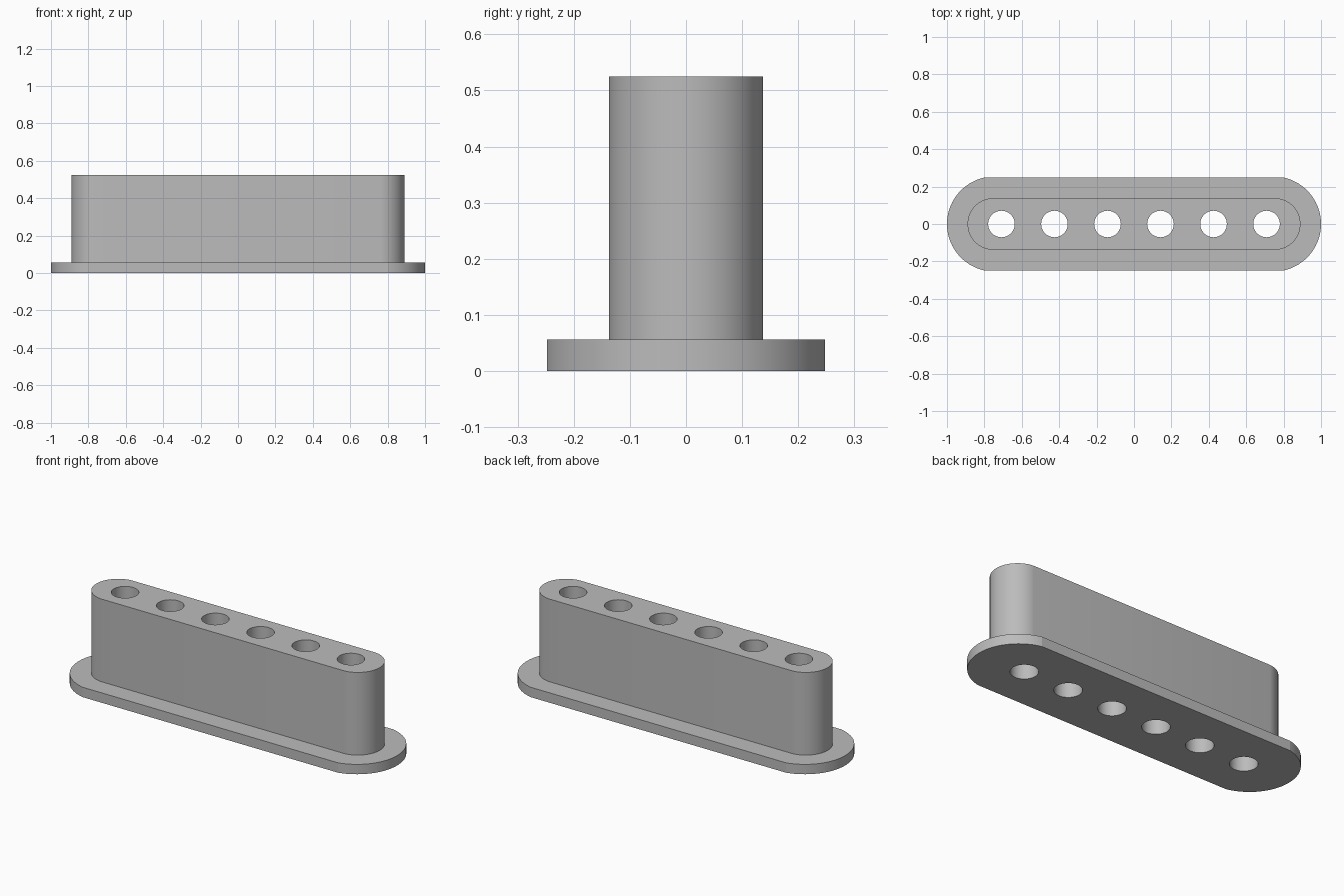
import bpy, bmesh, math

default = bpy.data.objects.get("Cube")
if default:
    bpy.data.objects.remove(default, do_unlink=True)

grey = bpy.data.materials.new("plain grey")
grey.use_nodes = True
colour = (0.5, 0.5, 0.5, 1)
grey.diffuse_color = colour
grey.node_tree.nodes["Principled BSDF"].inputs["Base Color"].default_value = colour


def slot_outline(length, width, radius, steps=40):
    """Straight sides closed by an arc at each end."""
    half = math.asin(min(1, width / radius))
    angles = [half * (2 * i / steps - 1) for i in range(steps + 1)]
    arc = [(length - radius + radius * math.cos(a), radius * math.sin(a)) for a in angles]
    return arc + [(-x, -y) for x, y in arc]


def circle_outline(cx, radius, steps=48):
    turn = math.tau / steps
    return [(cx + radius * math.cos(i * turn), radius * math.sin(i * turn)) for i in range(steps)]


def prism(name, outlines, bottom, top):
    """Extrude one or more outlines into solids within a single object."""
    bm = bmesh.new()
    for outline in outlines:
        face = bm.faces.new([bm.verts.new((x, y, bottom)) for x, y in outline])
        walls = bmesh.ops.extrude_face_region(bm, geom=[face], use_keep_orig=True)
        verts = [v for v in walls["geom"] if isinstance(v, bmesh.types.BMVert)]
        bmesh.ops.translate(bm, verts=verts, vec=(0, 0, top - bottom))
    bmesh.ops.recalc_face_normals(bm, faces=bm.faces)
    mesh = bpy.data.meshes.new(name)
    bm.to_mesh(mesh)
    bm.free()
    mesh.materials.append(grey)
    obj = bpy.data.objects.new(name, mesh)
    bpy.context.collection.objects.link(obj)
    return obj


def combine(target, other, operation):
    bpy.context.view_layer.objects.active = target
    mod = target.modifiers.new(operation.lower(), "BOOLEAN")
    mod.operation, mod.object, mod.solver = operation, other, "EXACT"
    bpy.ops.object.modifier_apply(modifier=mod.name)
    bpy.data.objects.remove(other, do_unlink=True)


# Flange plate with the tall body standing on it
holder = prism("flanged_holder", [slot_outline(1, 0.248, 0.254)], 0, 0.056)
body = prism("body", [slot_outline(0.89, 0.1375, 0.138)], 0.03, 0.525)
combine(holder, body, "UNION")

# Row of six through holes
spacing = 0.2835
holes = prism("hole_cutter", [circle_outline((i - 2.5) * spacing, 0.071) for i in range(6)], -0.1, 0.7)
holes.hide_render = True
combine(holder, holes, "DIFFERENCE")

# Smooth curved walls, keep rims sharp
bpy.ops.object.select_all(action="DESELECT")
holder.select_set(True)
bpy.context.view_layer.objects.active = holder
bpy.ops.object.shade_smooth_by_angle(angle=math.radians(10))
